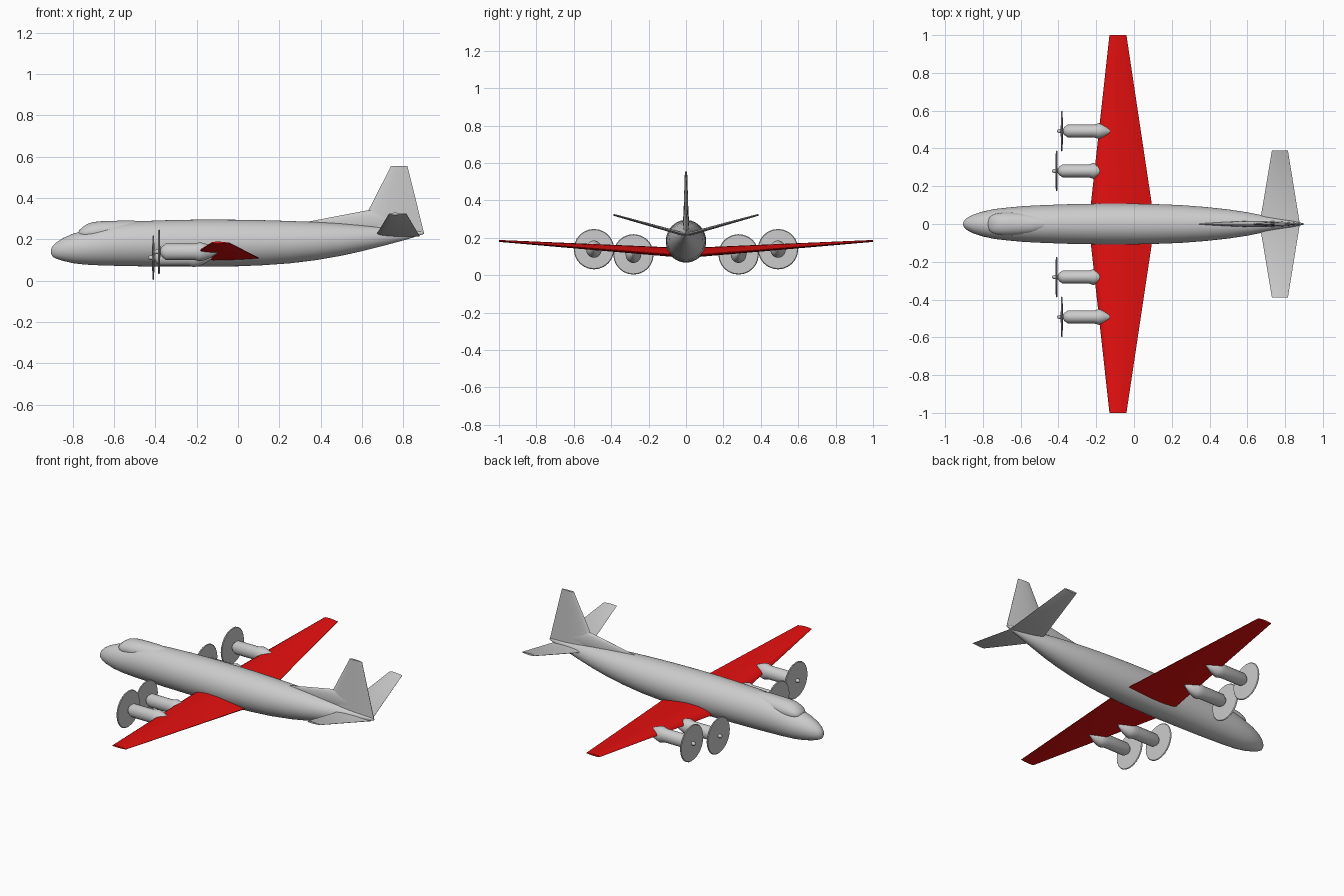
import bpy, bmesh, math
from mathutils import Vector


def material(name, rgb):
    m = bpy.data.materials.new(name)
    m.diffuse_color = (*rgb, 1)
    return m


GREY = material("light grey", (0.6, 0.6, 0.6))
RED = material("wing red", (0.8, 0.005, 0.005))


def skin(name, rings, mat, angle=40):
    """Skin a list of equal-length closed rings and cap both ends."""
    bm = bmesh.new()
    loops = [[bm.verts.new(p) for p in r] for r in rings]
    n = len(loops[0])
    for a, b in zip(loops, loops[1:]):
        for i in range(n):
            j = (i + 1) % n
            bm.faces.new((a[i], a[j], b[j], b[i]))
    bm.faces.new(loops[0])
    bm.faces.new(loops[-1])
    bmesh.ops.recalc_face_normals(bm, faces=bm.faces)
    me = bpy.data.meshes.new(name)
    bm.to_mesh(me)
    bm.free()
    me.materials.append(mat)
    ob = bpy.data.objects.new(name, me)
    bpy.context.collection.objects.link(ob)
    bpy.ops.object.select_all(action='DESELECT')
    ob.select_set(True)
    bpy.context.view_layer.objects.active = ob
    bpy.ops.object.shade_smooth_by_angle(angle=math.radians(angle))
    return ob


def body(name, stations, y=0, n=32, angle=40):
    """Elliptical body along x; stations are (x, half width, z bottom, z top)."""
    rings = []
    for x, w, lo, hi in stations:
        c, h = (lo + hi) / 2, (hi - lo) / 2
        rings.append([Vector((x, y + w * math.cos(t), c + h * math.sin(t)))
                      for t in (2 * math.pi * i / n for i in range(n))])
    return skin(name, rings, GREY, angle)


def turned(name, x0, y, z, profile, angle=40):
    """Body round an x axis; profile is (dx, half width, half height)."""
    return body(name, [(x0 + d, w, z - h, z + h) for d, w, h in profile], y, 24, angle)


def foil(x0, x1, upper, lower, n=10):
    """Airfoil outline as (x, offset) pairs."""
    shape = lambda u: (2.6 * math.sqrt(u) * (1 - u) + 0.08 * u)
    us = [(1 - math.cos(math.pi * i / n)) / 2 for i in range(n + 1)]
    top = [(x0 + u * (x1 - x0), upper * shape(u)) for u in us]
    bot = [(x0 + u * (x1 - x0), -lower * shape(u)) for u in us[::-1]]
    return top + bot[:-1]


# Fuselage
body("fuselage", [
    (-0.905, 0.006, 0.130, 0.150), (-0.898, 0.020, 0.116, 0.166),
    (-0.88, 0.035, 0.106, 0.184), (-0.85, 0.050, 0.096, 0.204),
    (-0.80, 0.066, 0.084, 0.226), (-0.74, 0.079, 0.077, 0.243),
    (-0.66, 0.088, 0.073, 0.264), (-0.58, 0.095, 0.071, 0.279),
    (-0.48, 0.100, 0.069, 0.287), (-0.34, 0.105, 0.068, 0.292),
    (-0.18, 0.108, 0.067, 0.295), (0.0, 0.108, 0.069, 0.294),
    (0.12, 0.105, 0.074, 0.292), (0.25, 0.100, 0.083, 0.288),
    (0.38, 0.090, 0.099, 0.283), (0.50, 0.077, 0.120, 0.276),
    (0.60, 0.062, 0.142, 0.268), (0.70, 0.042, 0.167, 0.258),
    (0.80, 0.022, 0.194, 0.248), (0.87, 0.010, 0.215, 0.240),
    (0.90, 0.003, 0.226, 0.234)], n=48)

# Cockpit canopy bulge
body("canopy", [
    (-0.772, 0.015, 0.218, 0.236), (-0.766, 0.034, 0.210, 0.246),
    (-0.75, 0.048, 0.200, 0.260), (-0.73, 0.055, 0.190, 0.273),
    (-0.70, 0.060, 0.185, 0.283), (-0.66, 0.061, 0.185, 0.287),
    (-0.60, 0.058, 0.190, 0.289), (-0.54, 0.052, 0.20, 0.290),
    (-0.49, 0.038, 0.22, 0.289), (-0.46, 0.02, 0.24, 0.286)], angle=60)

# Main wing, one span from tip to tip
wing = []
for y in (-1, 0, 1):
    t = abs(y)
    pts = foil(-0.24 + 0.11 * t, 0.11 - 0.15 * t, 0.042 - 0.036 * t, 0.010 - 0.006 * t)
    wing.append([Vector((x, y, 0.102 + 0.08 * t + o)) for x, o in pts])
skin("wing", wing, RED)

# Tailplane with strong dihedral
tail = []
for y in (-0.388, 0, 0.388):
    t = abs(y) / 0.388
    pts = foil(0.665 + 0.065 * t, 0.878 - 0.063 * t, 0.010 - 0.005 * t, 0.010 - 0.005 * t)
    tail.append([Vector((x, y, 0.215 + 0.108 * t + o)) for x, o in pts])
skin("tailplane", tail, GREY)

# Vertical fin and its dorsal fillet
fin = []
for z, x0, x1, w in ((0.23, 0.575, 0.90, 0.016), (0.553, 0.74, 0.82, 0.006)):
    fin.append([Vector((x, o, z)) for x, o in foil(x0, x1, w, w)])
skin("fin", fin, GREY)
body("dorsal_fillet", [
    (0.34, 0.003, 0.25, 0.285), (0.45, 0.009, 0.24, 0.306),
    (0.56, 0.014, 0.23, 0.327), (0.64, 0.017, 0.23, 0.342),
    (0.72, 0.015, 0.23, 0.335), (0.82, 0.008, 0.225, 0.28)], n=20)

# Four engines, each a nacelle with a spinning propeller disc
for pos, x, y, z in (("inner", -0.41, 0.281, 0.111), ("outer", -0.382, 0.492, 0.139)):
    for side, s in (("left", 1), ("right", -1)):
        tag = f"{pos}_{side}"
        turned("nacelle_" + tag, x, s * y, z, [
            (0.008, 0.015, 0.015), (0.014, 0.022, 0.024), (0.032, 0.034, 0.039),
            (0.17, 0.034, 0.039), (0.196, 0.042, 0.046), (0.22, 0.035, 0.041),
            (0.25, 0.023, 0.029), (0.285, 0.004, 0.006)])
        turned("spinner_" + tag, x, s * y, z, [
            (-0.025, 0.003, 0.003), (-0.021, 0.008, 0.008), (-0.012, 0.011, 0.011),
            (0.012, 0.012, 0.012)], 60)
        turned("propeller_disc_" + tag, x, s * y, z, [
            (-0.006, 0.02, 0.02), (-0.004, 0.104, 0.104), (0.0, 0.108, 0.108),
            (0.004, 0.104, 0.104), (0.006, 0.02, 0.02)])
